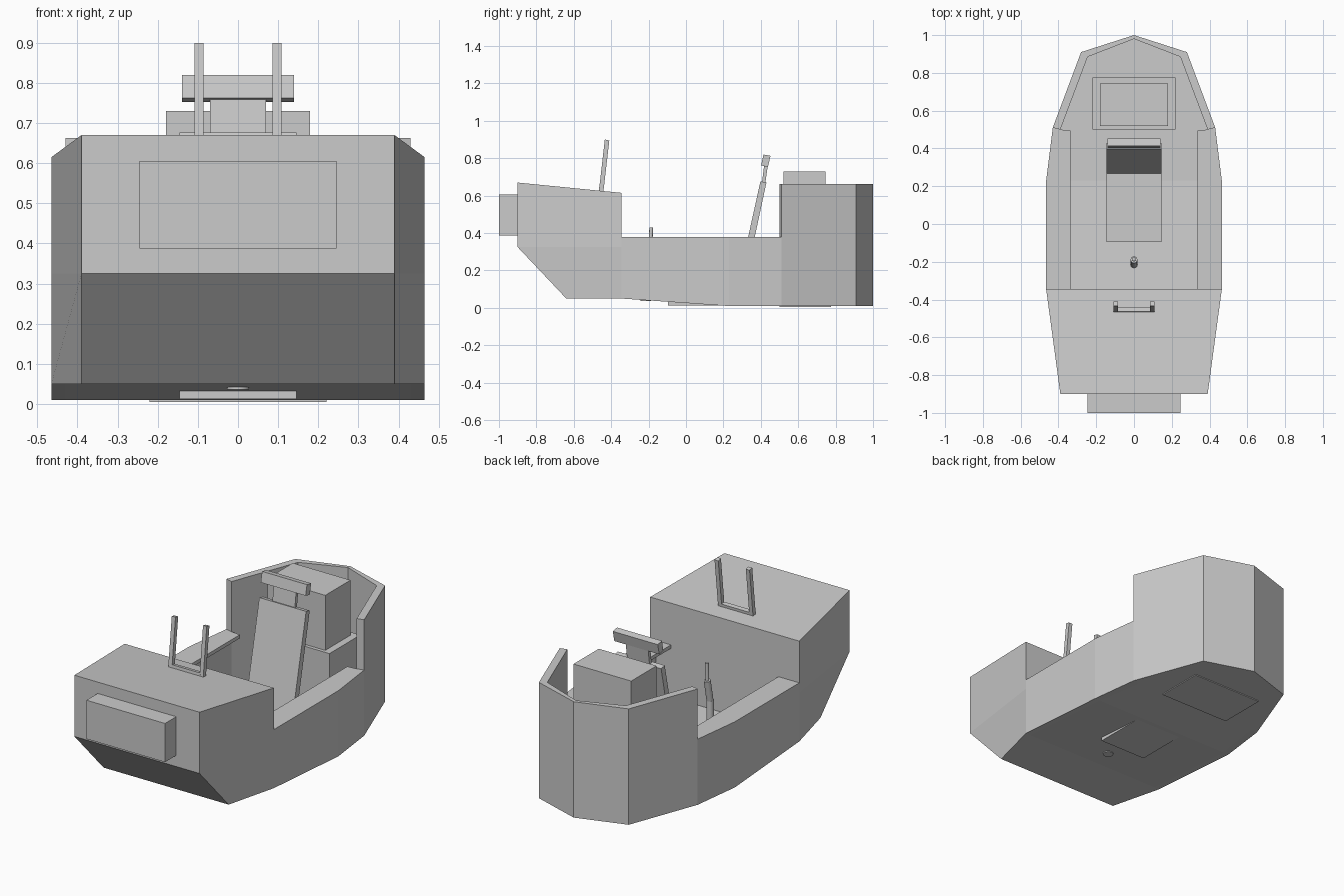
import bpy, bmesh, math
from mathutils import Vector

cube = bpy.data.objects.get("Cube")
if cube:
    bpy.data.objects.remove(cube, do_unlink=True)

grey = bpy.data.materials.new("light grey")
grey.use_nodes = True
grey.diffuse_color = (0.6, 0.6, 0.6, 1)
grey.node_tree.nodes["Principled BSDF"].inputs["Base Color"].default_value = (0.6, 0.6, 0.6, 1)


def finish(name, bm, mirror=False):
    bmesh.ops.recalc_face_normals(bm, faces=bm.faces)
    mesh = bpy.data.meshes.new(name)
    bm.to_mesh(mesh)
    bm.free()
    mesh.materials.append(grey)
    obj = bpy.data.objects.new(name, mesh)
    bpy.context.collection.objects.link(obj)
    if mirror:
        obj.modifiers.new("Mirror", 'MIRROR')
    return obj


def loft(name, rings, mirror=False):
    """Closed skin through rings that have equal point counts."""
    bm = bmesh.new()
    rows = [[bm.verts.new(p) for p in ring] for ring in rings]
    n = len(rows[0])
    for a, b in zip(rows, rows[1:]):
        for i in range(n):
            j = (i + 1) % n
            bm.faces.new((a[i], a[j], b[j], b[i]))
    bm.faces.new(rows[0])
    bm.faces.new(rows[-1])
    return finish(name, bm, mirror)


def prism(name, outline, z0, z1, mirror=False):
    """Upright prism; z0 may be a function of y."""
    low = z0 if callable(z0) else (lambda y: z0)
    return loft(name, [[(x, y, low(y)) for x, y in outline],
                       [(x, y, z1) for x, y in outline]], mirror)


def box(name, hw, y0, y1, z0, z1):
    return prism(name, [(-hw, y0), (hw, y0), (hw, y1), (-hw, y1)], z0, z1)


def slab(name, profile, x0, x1, mirror=False):
    """Side profile (y, z) extruded across x."""
    return loft(name, [[(x, y, z) for y, z in profile] for x in (x0, x1)], mirror)


def rod(name, a, b, r):
    a, b = Vector(a), Vector(b)
    bm = bmesh.new()
    bmesh.ops.create_cone(bm, cap_ends=True, segments=16, radius1=r, radius2=r,
                          depth=(b - a).length)
    bm.transform((b - a).to_track_quat('Z', 'Y').to_matrix().to_4x4())
    bmesh.ops.translate(bm, vec=(a + b) / 2, verts=bm.verts)
    obj = finish(name, bm)
    bpy.context.view_layer.objects.active = obj
    obj.select_set(True)
    bpy.ops.object.shade_smooth_by_angle(angle=math.radians(40))
    obj.select_set(False)


def both(points):
    """Complete a right-hand path with its reflection."""
    return points + [(-x, y) for x, y in reversed(points) if x]


def keel(y):
    return 0.05 - 0.04 * min(1, max(0, (y + 0.345) / 0.575))


# Closed nose with sloping underside
def nose_ring(hw, y, z_front, z_back):
    return [(-hw, y, z_front), (hw, y, z_front),
            (0.465, -0.345, z_back), (-0.465, -0.345, z_back)]

loft("nose", [nose_ring(0.39, -0.64, 0.05, 0.05),
              nose_ring(0.39, -0.9, 0.325, 0.325),
              nose_ring(0.39, -0.9, 0.67, 0.615)])
box("front_bumper", 0.245, -1.0, -0.9, 0.388, 0.606)

# Thin floor: sloping front part and level rear part
side_inner = [(0.43, -0.345), (0.43, 0.23), (0.39, 0.5)]
rear_inner = [(0.39, 0.5), (0.245, 0.885), (0, 0.98)]
front_floor = [(-0.43, -0.345), (0.43, -0.345), (0.43, 0.23), (-0.43, 0.23)]
loft("front_floor", [[(x, y, keel(y) + h) for x, y in front_floor] for h in (0, 0.035)])
prism("rear_floor", both([(0.43, 0.23)] + rear_inner), 0.01, 0.045)

# Low side walls with overhanging rims
side_outer = [(0.465, -0.345), (0.465, 0.23), (0.43, 0.51)]
prism("side_walls", side_outer + side_inner[::-1], keel, 0.38, mirror=True)
prism("side_rims", side_inner + [(0.335, 0.495), (0.335, -0.345)], 0.36, 0.38, mirror=True)

# Tall wall around the stern
rear_outer = [(0.43, 0.51), (0.28, 0.91), (0, 1.0)]
prism("stern_wall", both(rear_outer) + both(rear_inner)[::-1], 0.01, 0.663)

# Housing behind the seat
box("housing_base", 0.22, 0.5, 0.775, 0.005, 0.42)
box("housing_top", 0.18, 0.52, 0.745, 0.42, 0.73)

# Seat
box("seat_cushion", 0.146, -0.095, 0.3, 0.012, 0.09)
slab("seat_back", [(0.262, 0.06), (0.298, 0.055), (0.43, 0.67), (0.398, 0.677)], -0.146, 0.146)
slab("headrest_post", [(0.405, 0.66), (0.423, 0.66), (0.438, 0.765), (0.418, 0.765)], -0.07, 0.07)
slab("headrest", [(0.402, 0.762), (0.438, 0.753), (0.452, 0.813), (0.414, 0.82)], -0.14, 0.14)

# Upright handle on the nose
slab("handle_posts", [(-0.466, 0.622), (-0.442, 0.618), (-0.41, 0.895), (-0.434, 0.9)],
     0.086, 0.109, mirror=True)
slab("handle_crossbar", [(-0.466, 0.622), (-0.442, 0.618), (-0.44, 0.64), (-0.464, 0.644)],
     -0.09, 0.09)

# Control stick
rod("stick_base", (0, -0.215, 0.036), (0, -0.215, 0.075), 0.028)
rod("stick_lower", (0, -0.215, 0.07), (0, -0.215, 0.21), 0.02)
rod("stick_grip", (0, -0.215, 0.2), (0, -0.189, 0.33), 0.018)
rod("stick_tip", (0, -0.19, 0.32), (0, -0.186, 0.43), 0.01)
